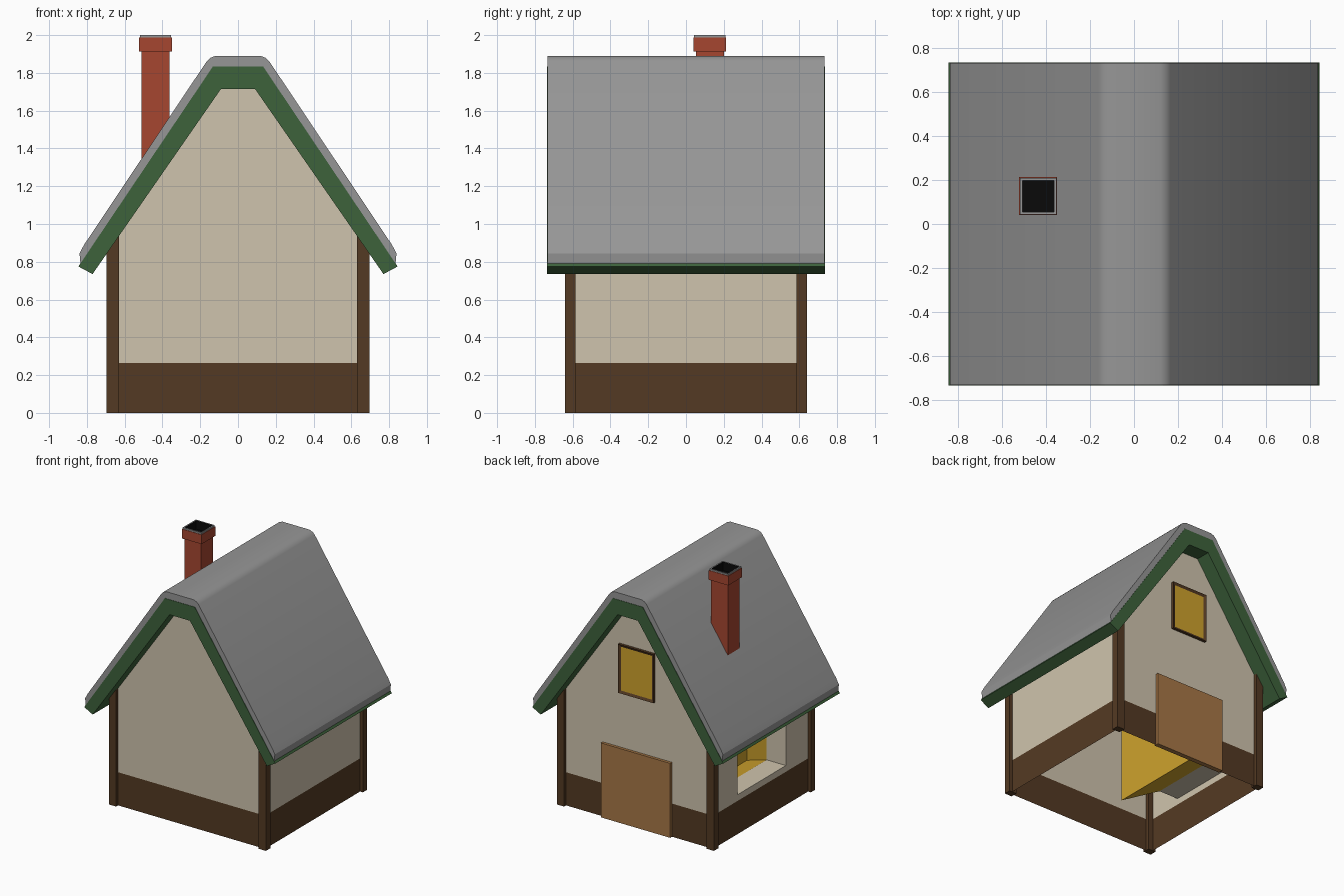
import bpy, bmesh
from mathutils import Vector

if "Cube" in bpy.data.objects:
    bpy.data.objects.remove(bpy.data.objects["Cube"])


def mat(name, r, g, b):
    """Flat material from 0-255 sRGB values."""
    m = bpy.data.materials.new(name)
    lin = [((c / 255 + 0.055) / 1.055) ** 2.4 if c > 10 else c / 255 / 12.92 for c in (r, g, b)]
    m.diffuse_color = (*lin, 1)
    m.use_nodes = True
    m.node_tree.nodes["Principled BSDF"].inputs["Base Color"].default_value = m.diffuse_color
    return m


CREAM = mat("cream_plaster", 207, 196, 173)
BROWN = mat("dark_timber", 84, 58, 35)
GREEN = mat("green_trim", 61, 98, 59)
GREY = mat("grey_roof", 150, 150, 150)
BRICK = mat("red_brick", 166, 70, 48)
YELLOW = mat("yellow_light", 206, 162, 44)
DOOR = mat("door_wood", 167, 119, 70)
BLACK = mat("soot_black", 10, 10, 10)


def finish(name, bm, *mats):
    me = bpy.data.meshes.new(name)
    bm.to_mesh(me)
    bm.free()
    for m in mats:
        me.materials.append(m)
    ob = bpy.data.objects.new(name, me)
    bpy.context.collection.objects.link(ob)
    return ob


def box_bm(lo, hi):
    bm = bmesh.new()
    bmesh.ops.create_cube(bm, size=1)
    for v in bm.verts:
        v.co = [(a + b) / 2 + c * (b - a) for a, b, c in zip(lo, hi, v.co)]
    return bm


def prism_bm(half_outline, y, closed_list=None):
    """Extrude a mirrored x-z outline from -y to y."""
    pts = half_outline + [(-x, z) for x, z in reversed(half_outline)]
    bm = bmesh.new()
    f = bm.faces.new([bm.verts.new((x, -y, z)) for x, z in pts])
    r = bmesh.ops.extrude_face_region(bm, geom=[f], use_keep_orig=True)
    verts = [e for e in r["geom"] if isinstance(e, bmesh.types.BMVert)]
    bmesh.ops.translate(bm, vec=(0, 2 * y, 0), verts=verts)
    bmesh.ops.recalc_face_normals(bm, faces=bm.faces)
    return bm


def extrude(bm, face, vec, mi):
    """Push one face along vec; new sides and end take material mi."""
    old = set(bm.faces) - {face}
    new = bmesh.ops.extrude_discrete_faces(bm, faces=[face])["faces"][0]
    bmesh.ops.translate(bm, vec=vec, verts=new.verts)
    for f in bm.faces:
        if f not in old:
            f.material_index = mi
    return new


# walls: open-bottomed shell with a timber band
WX, WY, BAND = 0.67, 0.615, 0.265
Y0, Z0, Z1 = 0.305, 0.315, 0.79
bm = prism_bm([(WX, 0), (WX, 0.91), (0.1, 1.74)], WY)
bmesh.ops.delete(bm, geom=[f for f in bm.faces if abs(f.normal.z) > 0.3], context='FACES')
cuts = [((0, 0, z), (0, 0, 1)) for z in (BAND, Z0, Z1)] + [((0, y, 0), (0, 1, 0)) for y in (-Y0, Y0)]
for co, no in cuts:
    bmesh.ops.bisect_plane(bm, geom=bm.verts[:] + bm.edges[:] + bm.faces[:], plane_co=co, plane_no=no)
for f in bm.faces:
    f.material_index = 1 if f.calc_center_median().z < BAND else 0

# left window: cream reveal, then a flared glowing recess
win = min(bm.faces, key=lambda f: (f.calc_center_median() - Vector((-WX, 0, (Z0 + Z1) / 2))).length)
win = extrude(bm, win, (0.17, 0, 0), 0)
win = extrude(bm, win, (0.26, 0, 0), 2)
c = win.calc_center_median()
for v in win.verts:
    v.co.y *= 1.4
    v.co.z += 0.12 if v.co.z > c.z else -0.12
finish("walls", bm, CREAM, BROWN, YELLOW)

# corner posts
for sx, nx in ((-1, "left"), (1, "right")):
    for sy, ny in ((-1, "front"), (1, "back")):
        xs, ys = sorted((sx * 0.63, sx * 0.695)), sorted((sy * 0.585, sy * 0.64))
        finish(f"{ny}_{nx}_post", box_bm((xs[0], ys[0], 0), (xs[1], ys[1], 0.95)), BROWN)

# roof: green timber slab with grey covering
finish("roof_trim", prism_bm([(0.77, 0.735), (0.845, 0.775), (0.132, 1.835), (-0.132, 1.835)][:3]
       , 0.736), GREEN).name = "roof_trim_solid"
bpy.data.objects.remove(bpy.data.objects["roof_trim_solid"])
bm = bmesh.new()
half = [(0.77, 0.735), (0.845, 0.775), (0.132, 1.835)]
outer = half + [(-x, z) for x, z in reversed(half)] + [(-0.09, 1.715), (0.09, 1.715)]
f = bm.faces.new([bm.verts.new((x, -0.736, z)) for x, z in outer])
r = bmesh.ops.extrude_face_region(bm, geom=[f], use_keep_orig=True)
bmesh.ops.translate(bm, vec=(0, 1.472, 0), verts=[e for e in r["geom"] if isinstance(e, bmesh.types.BMVert)])
bmesh.ops.recalc_face_normals(bm, faces=bm.faces)
finish("roof_trim", bm, GREEN)

cover = [(0.11, 1.79), (0.80, 0.79), (0.834, 0.79), (0.839, 0.845), (0.815, 0.89),
         (0.165, 1.862), (0.148, 1.879), (0.12, 1.89)]
roof = finish("roof_cover", prism_bm(cover, 0.733), GREY)
bpy.context.view_layer.objects.active = roof
roof.select_set(True)
bpy.ops.object.shade_smooth_by_angle()

# chimney shaft and cap with grey rim and dark flue
finish("chimney_shaft", box_bm((-0.51, 0.052, 1.25), (-0.363, 0.2, 1.92)), BRICK)
bm = box_bm((-0.523, 0.04, 1.913), (-0.35, 0.213, 1.988))
top = max(bm.faces, key=lambda f: f.calc_center_median().z)
bmesh.ops.inset_individual(bm, faces=[top], thickness=0.005)
top = extrude(bm, top, (0, 0, 0.012), 1)
bmesh.ops.inset_individual(bm, faces=[top], thickness=0.015)
extrude(bm, top, (0, 0, -0.07), 2)
finish("chimney_cap", bm, BRICK, GREY, BLACK)

# back door
finish("back_door", box_bm((-0.307, 0.6, 0), (0.307, 0.638, 0.595)), DOOR)

# attic window: timber frame with a lit pane
bm = box_bm((-0.157, 0.6, 1.035), (0.157, 0.636, 1.425))
pane = max(bm.faces, key=lambda f: f.calc_center_median().y)
bmesh.ops.inset_individual(bm, faces=[pane], thickness=0.028, depth=0)
bmesh.ops.translate(bm, vec=(0, -0.009, 0), verts=pane.verts)
pane.material_index = 1
finish("attic_window", bm, BROWN, YELLOW)
